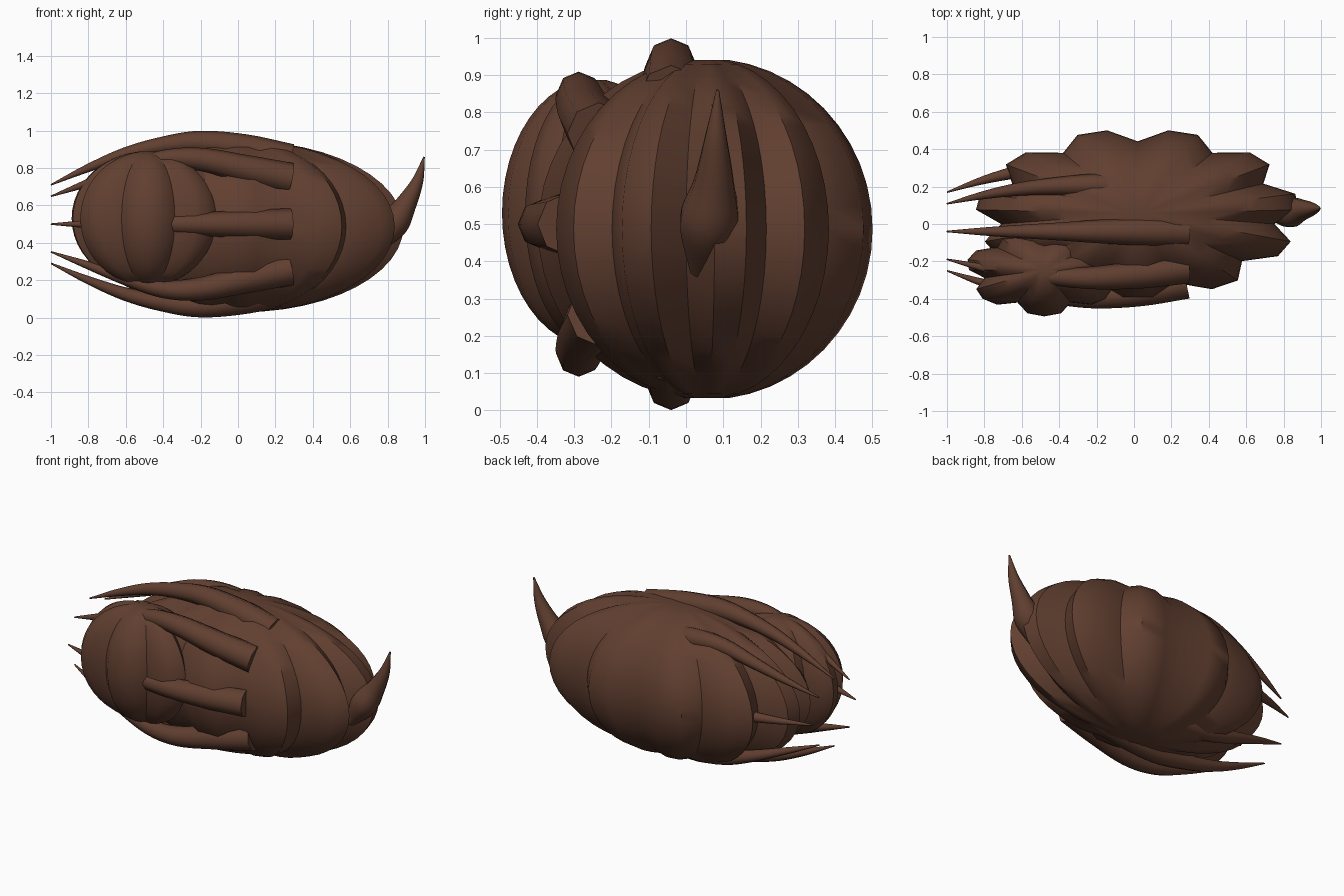
import bpy, bmesh, math
from mathutils import Vector

cube = bpy.data.objects.get("Cube")
if cube:
    bpy.data.objects.remove(cube, do_unlink=True)

brown = bpy.data.materials.new("dark brown")
brown.use_nodes = True
brown.diffuse_color = (0.12, 0.05, 0.03, 1)
brown.node_tree.nodes["Principled BSDF"].inputs["Base Color"].default_value = brown.diffuse_color


def finish(name, bm, angle):
    bmesh.ops.recalc_face_normals(bm, faces=bm.faces)
    mesh = bpy.data.meshes.new(name)
    bm.to_mesh(mesh)
    bm.free()
    mesh.materials.append(brown)
    obj = bpy.data.objects.new(name, mesh)
    bpy.context.collection.objects.link(obj)
    bpy.ops.object.select_all(action='DESELECT')
    obj.select_set(True)
    bpy.context.view_layer.objects.active = obj
    bpy.ops.object.shade_smooth_by_angle(angle=math.radians(angle))
    return obj


def ribbed_shell(name, centre, radii, ribs, per_rib, valley, ridge):
    """Ellipsoid with lobes from pole to pole; one lobe faces the front."""
    bm = bmesh.new()
    steps = ribs * per_rib
    rows = 24
    c = Vector(centre)
    rings = []
    for j in range(1, rows):
        p = math.pi * j / rows
        ring = []
        for i in range(steps):
            a = -math.pi / 2 + (i / per_rib + 0.5) * math.tau / ribs
            f = valley + (ridge - valley) * math.sin(math.pi * (i % per_rib) / per_rib) ** 0.6
            ring.append(bm.verts.new(c + Vector((radii[0] * f * math.sin(p) * math.cos(a),
                                                 radii[1] * f * math.sin(p) * math.sin(a),
                                                 radii[2] * math.cos(p)))))
        rings.append(ring)
    top, bottom = (bm.verts.new(c + Vector((0, 0, s * radii[2] * 0.985))) for s in (1, -1))
    for i in range(steps):
        n = (i + 1) % steps
        for r, s in zip(rings, rings[1:]):
            bm.faces.new((r[i], r[n], s[n], s[i]))
        bm.faces.new((top, rings[0][n], rings[0][i]))
        bm.faces.new((bottom, rings[-1][i], rings[-1][n]))
    return finish(name, bm, 42)


def smooth_path(points, steps=5):
    """Catmull-Rom interpolation of tuples (x, y, z, radius)."""
    pts = [Vector(p) for p in points]
    pts = [2 * pts[0] - pts[1]] + pts + [2 * pts[-1] - pts[-2]]
    out = []
    for i in range(1, len(pts) - 2):
        a, b, c, d = pts[i - 1:i + 3]
        for s in range(steps):
            t = s / steps
            out.append(0.5 * (2 * b + (c - a) * t + (2 * a - 5 * b + 4 * c - d) * t * t
                              + (3 * b - a - 3 * c + d) * t ** 3))
    return out + [pts[-2]]


def tapered_tube(name, points, sides, across):
    """Tube along a path; across is a direction never parallel to the path."""
    bm = bmesh.new()
    path = smooth_path(points)
    rings = []
    for i, p in enumerate(path):
        tangent = (path[min(i + 1, len(path) - 1)] - path[max(i - 1, 0)]).to_3d().normalized()
        u = Vector(across).cross(tangent).normalized()
        w = tangent.cross(u)
        rings.append([bm.verts.new(p.to_3d() + p.w * (math.cos(k * math.tau / sides) * u
                                                   + math.sin(k * math.tau / sides) * w))
                      for k in range(sides)])
    for r, s in zip(rings, rings[1:]):
        for k in range(sides):
            n = (k + 1) % sides
            bm.faces.new((r[k], r[n], s[n], s[k]))
    bm.faces.new(rings[0])
    bm.faces.new(rings[-1])
    return finish(name, bm, 45)


# Lobed body and head
ribbed_shell("body", (0.02, 0.055, 0.487), (0.82, 0.43, 0.458), 11, 3, 0.9, 1.07)
ribbed_shell("head", (-0.48, -0.245, 0.53), (0.40, 0.237, 0.36), 7, 4, 0.82, 1.05)

# Eight curved legs in a ring around the long axis, sharp tips at -x
# profile: x, distance from axis, radius, sideways squeeze, extra height of diagonal legs
leg_profile = [(-1.0, 0.21, 0.004, 1.0, 0), (-0.8, 0.30, 0.022, 0.92, 0.04),
               (-0.6, 0.375, 0.036, 0.86, 0.1), (-0.4, 0.42, 0.048, 0.82, 0.17),
               (-0.2, 0.437, 0.062, 0.8, 0.12), (0.04, 0.405, 0.075, 0.8, 0.03),
               (0.28, 0.345, 0.084, 0.8, 0)]
for i in range(8):
    a = i * math.tau / 8
    path = [(x, -0.04 + math.cos(a) * d * q,
             0.5 + math.sin(a) * d * (1 + lift * abs(math.sin(2 * a))), r)
            for x, d, r, q, lift in leg_profile]
    tapered_tube("leg_%d" % (i + 1), path, 8, (0, -math.sin(a), math.cos(a)))

# Upturned tail horn
tapered_tube("tail_horn", [(0.75, 0.035, 0.37, 0.025), (0.83, 0.06, 0.50, 0.08),
                           (0.90, 0.075, 0.61, 0.056), (0.96, 0.08, 0.73, 0.031),
                           (0.995, 0.085, 0.86, 0.004)], 10, (0, 1, 0))
